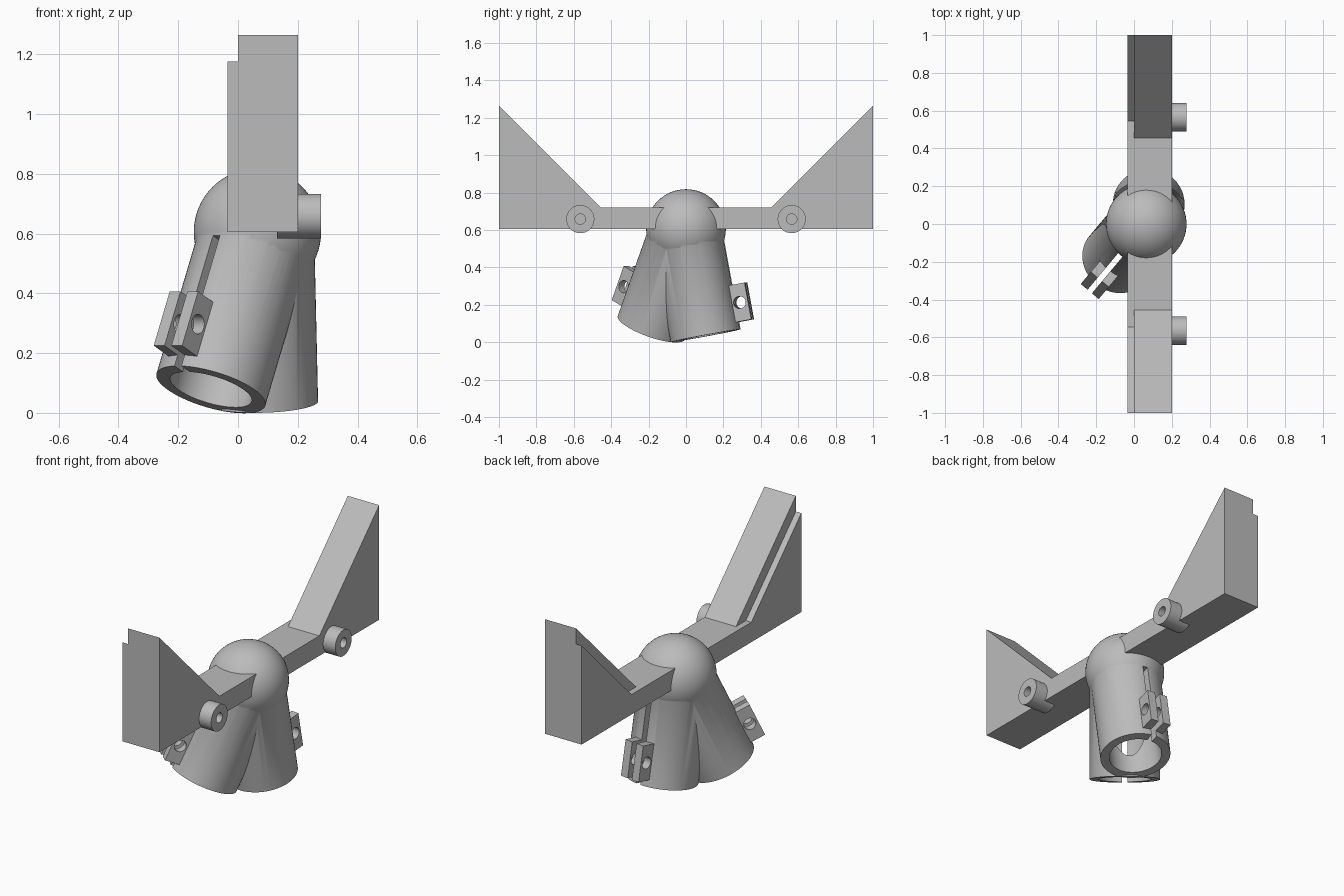
import bpy, bmesh, math
from mathutils import Vector, Matrix

if "Cube" in bpy.data.objects:
    bpy.data.objects.remove(bpy.data.objects["Cube"], do_unlink=True)

grey = bpy.data.materials.new("plain grey")
grey.use_nodes = True
colour = (0.5, 0.5, 0.5, 1)
grey.diffuse_color = colour
grey.node_tree.nodes["Principled BSDF"].inputs["Base Color"].default_value = colour

HUB = Vector((0.065, 0, 0.605))
TUBE_R, BORE_R, TUBE_END = 0.19, 0.142, 0.58


def make(name, bm):
    bmesh.ops.recalc_face_normals(bm, faces=bm.faces)
    mesh = bpy.data.meshes.new(name)
    bm.to_mesh(mesh)
    bm.free()
    mesh.materials.append(grey)
    ob = bpy.data.objects.new(name, mesh)
    bpy.context.collection.objects.link(ob)
    return ob


def sphere(name, centre, r):
    bm = bmesh.new()
    bmesh.ops.create_uvsphere(bm, u_segments=64, v_segments=32, radius=r,
                              matrix=Matrix.Translation(centre))
    return make(name, bm)


def cylinder(name, a, b, r, segments=64):
    a, b = Vector(a), Vector(b)
    turn = (b - a).to_track_quat('Z', 'Y').to_matrix().to_4x4()
    bm = bmesh.new()
    bmesh.ops.create_cone(bm, cap_ends=True, segments=segments, radius1=r, radius2=r,
                          depth=(b - a).length,
                          matrix=Matrix.Translation((a + b) / 2) @ turn)
    return make(name, bm)


def box(name, frame, low, high):
    low, high = Vector(low), Vector(high)
    bm = bmesh.new()
    bmesh.ops.create_cube(bm, size=1, matrix=frame @ Matrix.Translation((low + high) / 2)
                          @ Matrix.Diagonal((high - low).to_4d()))
    return make(name, bm)


def prism(name, outline, x0, x1):
    bm = bmesh.new()
    face = bm.faces.new([bm.verts.new((x0, y, z)) for y, z in outline])
    grown = bmesh.ops.extrude_face_region(bm, geom=[face])["geom"]
    bmesh.ops.translate(bm, vec=(x1 - x0, 0, 0),
                        verts=[v for v in grown if isinstance(v, bmesh.types.BMVert)])
    return make(name, bm)


def combine(target, other, operation):
    mod = target.modifiers.new("combine", 'BOOLEAN')
    mod.operation, mod.solver, mod.object = operation, 'EXACT', other
    bpy.context.view_layer.objects.active = target
    bpy.ops.object.modifier_apply(modifier=mod.name)
    bpy.data.objects.remove(other, do_unlink=True)


def smooth(ob):
    bpy.ops.object.select_all(action='DESELECT')
    ob.select_set(True)
    bpy.context.view_layer.objects.active = ob
    bpy.ops.object.shade_smooth_by_angle(angle=math.radians(30))


# Ball hub with two splayed sockets, each with a split clamp
hub = sphere("ball_hub_with_sockets", HUB, 0.213)
cutters = []
for foot in ((-0.09, -0.185, 0.08), (0.078, 0.105, 0.035)):
    axis = (Vector(foot) - HUB).normalized()
    flat = Vector((axis.x, axis.y, 0)).normalized()
    out = (flat - axis * flat.dot(axis)).normalized()
    side = axis.cross(out)
    # Local frame: x across the slit, y outward, z down the socket
    frame = Matrix.Translation(HUB) @ Matrix((side, out, axis)).transposed().to_4x4()

    def at(x, y, z):
        return frame @ Vector((x, y, z))

    combine(hub, cylinder("socket", HUB, at(0, 0, TUBE_END), TUBE_R), 'UNION')
    combine(hub, box("clamp", frame, (-0.062, 0.16, 0.34), (0.062, 0.265, 0.54)), 'UNION')
    cutters += [
        cylinder("bore", at(0, 0, 0.1), at(0, 0, 0.7), BORE_R),
        box("slit", frame, (-0.015, 0, 0.1), (0.015, 0.4, 0.7)),
        cylinder("bolt_hole", at(-0.2, 0.22, 0.44), at(0.2, 0.22, 0.44), 0.033, 32),
    ]
for cutter in cutters:
    combine(hub, cutter, 'DIFFERENCE')
smooth(hub)


# Long arm with a stepped wedge at each end
def arm_outline(start):
    top = 0.72 + 1 - start
    return [(-1, 0.605), (1, 0.605), (1, top), (start, 0.72), (-start, 0.72), (-1, top)]


arm = prism("wedge_arm", arm_outline(0.455), 0, 0.2)
combine(arm, prism("wedge_step", arm_outline(0.545), -0.035, 0.1), 'UNION')

# Pivot bosses on the left side of the arm
for label, y in (("front", -0.565), ("back", 0.565)):
    boss = cylinder(label + "_boss", (0.13, y, 0.658), (0.277, y, 0.658), 0.075)
    combine(boss, cylinder("boss_hole", (0.16, y, 0.658), (0.4, y, 0.658), 0.028, 32),
            'DIFFERENCE')
    smooth(boss)
